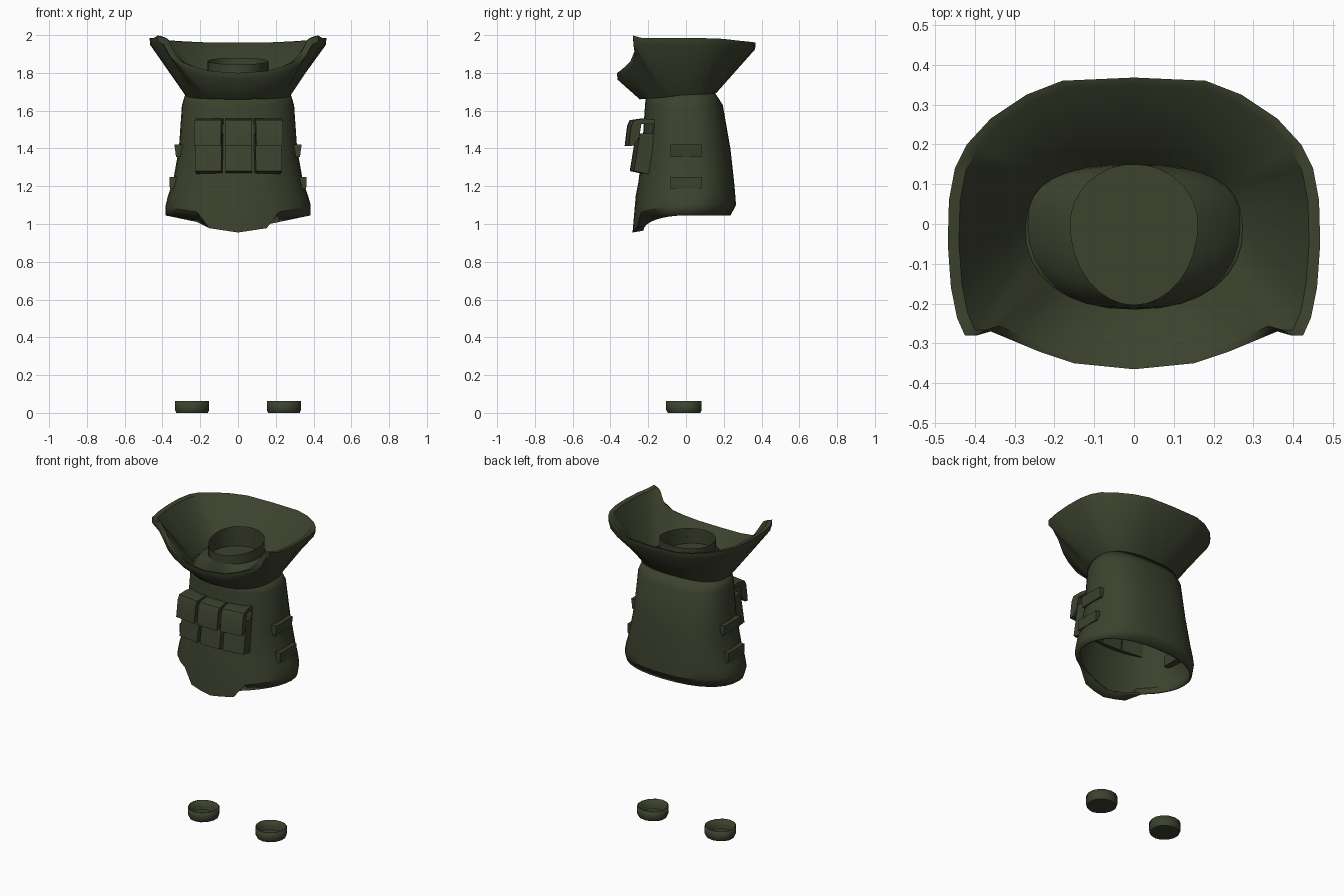
import bpy, bmesh, math
from mathutils import Matrix

if "Cube" in bpy.data.objects:
    bpy.data.objects.remove(bpy.data.objects["Cube"])

olive = bpy.data.materials.new("olive_fabric")
olive.diffuse_color = (0.045, 0.054, 0.027, 1)
olive.use_nodes = True
olive.node_tree.nodes["Principled BSDF"].inputs["Base Color"].default_value = olive.diffuse_color


def make(name, bm, angle=35):
    bmesh.ops.recalc_face_normals(bm, faces=bm.faces)
    me = bpy.data.meshes.new(name)
    bm.to_mesh(me)
    bm.free()
    ob = bpy.data.objects.new(name, me)
    bpy.context.collection.objects.link(ob)
    me.materials.append(olive)
    bpy.ops.object.select_all(action='DESELECT')
    ob.select_set(True)
    bpy.context.view_layer.objects.active = ob
    bpy.ops.object.shade_smooth_by_angle(angle=math.radians(angle))
    return ob


def loft(name, rings, cap_end=False, closed=False, angle=35):
    bm = bmesh.new()
    vs = [[bm.verts.new(p) for p in r] for r in rings]
    n = len(vs[0])
    pairs = list(zip(vs, vs[1:]))
    if closed:
        pairs.append((vs[-1], vs[0]))
    for a, b in pairs:
        for i in range(n):
            j = (i + 1) % n
            bm.faces.new((a[i], a[j], b[j], b[i]))
    if cap_end:
        bm.faces.new(vs[-1])
    return make(name, bm, angle)


def spow(v, p):
    return math.copysign(abs(v) ** p, v)


def ring(z, a, front, back, n=32, cx=0, power=0.88, tilt=0):
    # egg-shaped ring, squarer at the back; tilt lowers the front half
    pts = []
    for i in range(n):
        t = 2 * math.pi * i / n
        s, c = math.sin(t), math.cos(t)
        p = power - .1 if c > 0 and power < 1 else power
        pts.append((cx + a * spow(s, p), (back if c > 0 else front) * spow(c, p),
                    z - tilt * (1 - c) / 2))
    return pts


def solidify(ob, t):
    m = ob.modifiers.new("thickness", 'SOLIDIFY')
    m.thickness = t
    m.offset = -1


def prism(name, profile, x0, x1, matrix=None):
    # (y, z) profile extruded along x
    bm = bmesh.new()
    f = bm.faces.new([bm.verts.new((x0, y, z)) for y, z in profile])
    g = bmesh.ops.extrude_face_region(bm, geom=[f])['geom']
    bmesh.ops.translate(bm, vec=(x1 - x0, 0, 0),
                        verts=[v for v in g if isinstance(v, bmesh.types.BMVert)])
    if matrix:
        bm.transform(matrix)
    return make(name, bm, 30)


# Vest body: the hem has a flap at the front and folds under all round
hem, fold = [], []
for x, y, z in ring(1.10, .385, .283, .265, power=.97):
    if y < 0:
        z = .955 + .15 * abs(x) if abs(x) < .17 else 1.06 + .15 * (abs(x) - .19)
    hem.append((x, y, z))
for x, y, z in ring(1.045, .383, .225, .235, power=.97):
    if y < 0:
        z = .965 + .21 * abs(x)
    fold.append((x, y, z))
body = loft("vest_body", [
    ring(1.70, .275, .21, .15),
    ring(1.63, .297, .217, .195),
    ring(1.40, .313, .232, .235),
    ring(1.22, .345, .252, .255),
    ring(1.15, .371, .266, .261, power=.93), hem, fold], angle=28)
solidify(body, .012)

# Shoulders and neck cup
loft("shoulders", [ring(1.69, .273, .215, .15),
                   ring(1.75, .225, .212, .15),
                   ring(1.79, .16, .203, .15, power=1)])
loft("neck_ring", [ring(1.88, .161, .203, .15, power=1, tilt=.035),
                   ring(1.75, .161, .203, .15, power=1)], cap_end=True)

# Flared collar: half of the rim from the back centre to the front centre
half = [(0, .368, 1.96), (.18, .36, 1.962), (.27, .325, 1.966), (.36, .265, 1.972),
        (.42, .20, 1.98), (.45, .14, 1.983), (.465, .06, 1.984), (.468, -.05, 1.984),
        (.46, -.16, 1.984), (.445, -.235, 1.985), (.425, -.28, 1.998), (.395, -.28, 1.985),
        (.36, -.27, 1.92), (.30, -.295, 1.86), (.24, -.32, 1.835), (.15, -.35, 1.81),
        (0, -.365, 1.80)]
rim = half + [(-x, y, z) for x, y, z in half[-2:0:-1]]


def collar_base(a, front, back, lift=0):
    # evenly spread so the flare stays smooth below the notched corners
    return [(x, y, 1.68 + .02 * spow(y / front, 1) + lift)
            for x, y, z in ring(0, a, front, back, len(rim))]


loft("collar", [
    collar_base(.278, .245, .16),
    [(x * .995, y * .995, z - .035) for x, y, z in rim],
    rim,
    [(x * .94, y * .95, z - .005) for x, y, z in rim],
    collar_base(.270, .215, .148, .015)], closed=True, angle=45)

# Three front pouches, each with a folded flap
pouch = [(-.298, 1.28), (-.20, 1.26), (-.178, 1.48), (-.265, 1.48)]
flap = [(-.325, 1.412), (-.312, 1.52), (-.298, 1.55), (-.24, 1.558), (-.165, 1.55),
        (-.18, 1.46), (-.20, 1.46), (-.195, 1.53), (-.258, 1.53), (-.27, 1.46), (-.30, 1.415)]
for side, label in ((-1, "left"), (0, "middle"), (1, "right")):
    m = (Matrix.Translation((.155 * side + .003, .012 * abs(side) - .25, 0))
         @ Matrix.Rotation(math.radians(8 * side), 4, 'Z')
         @ Matrix.Translation((0, .25, 0)))
    prism("pouch_" + label, pouch, -.07, .07, m)
    prism("pouch_flap_" + label, flap, -.072, .072, m)

# Side straps, proud of the body and leaning inwards at the bottom
straps = {"upper": [(.28, 1.42), (.337, 1.42), (.328, 1.355), (.28, 1.355)],
          "lower": [(.30, 1.25), (.363, 1.25), (.361, 1.185), (.30, 1.185)]}
for s in (-1, 1):
    for label, prof in straps.items():
        # profile faces -y, then turns to face +x or -x
        prism("side_strap_" + label, [(-x, z) for x, z in prof], -.083, .083,
              Matrix.Rotation(s * math.pi / 2, 4, 'Z'))

# Foot cups, open at the top
for s in (-1, 1):
    cup = loft("foot_cup", [ring(.064, .093, .105, .083, 14, s * .243, 1),
                            ring(.016, .093, .105, .083, 14, s * .243, 1),
                            ring(.0, .086, .096, .076, 14, s * .243, 1)],
               cap_end=True)
    solidify(cup, .005)
